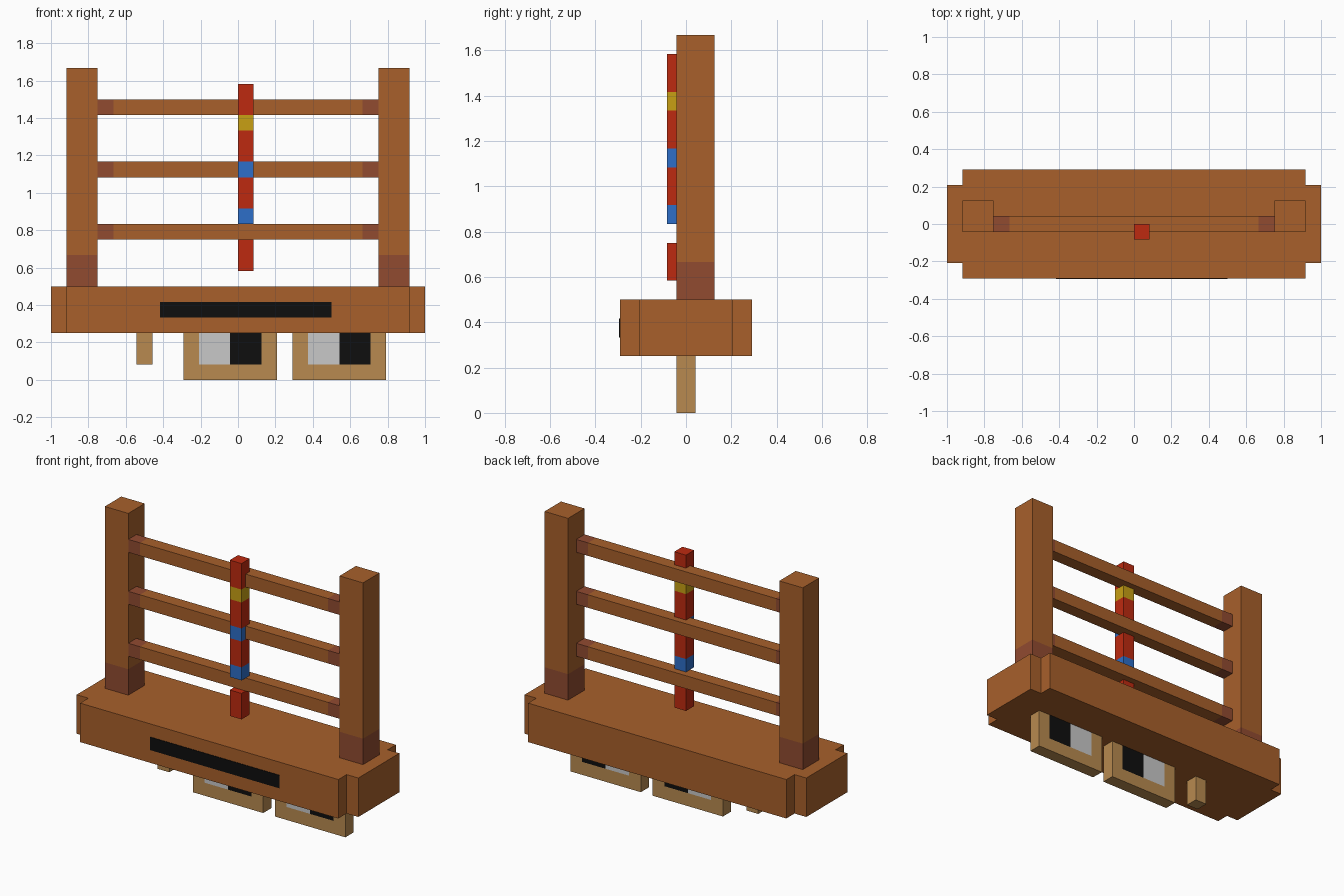
import bpy, bmesh

if "Cube" in bpy.data.objects:
    bpy.data.objects.remove(bpy.data.objects["Cube"])

U = 1 / 24  # block unit of the model


def mat(name, r, g, b):
    m = bpy.data.materials.new(name)
    m.diffuse_color = (r, g, b, 1)
    m.use_nodes = True
    m.node_tree.nodes["Principled BSDF"].inputs["Base Color"].default_value = m.diffuse_color
    return m


WOOD = mat("wood", 0.392, 0.117, 0.024)
DARK = mat("dark_wood", 0.283, 0.070, 0.030)
TAN = mat("tan", 0.479, 0.254, 0.080)
WHITE = mat("pale_grey", 0.578, 0.578, 0.578)
BLACK = mat("black", 0.0045, 0.0045, 0.0045)
RED = mat("red", 0.515, 0.023, 0.005)
BLUE = mat("blue", 0.026, 0.156, 0.578)
YELLOW = mat("yellow", 0.578, 0.352, 0.007)


def prism(name, outline, z0, z1, material):
    """Extrude an xy outline from z0 to z1 (block units)."""
    bm = bmesh.new()
    face = bm.faces.new([bm.verts.new((x * U, y * U, z0 * U)) for x, y in outline])
    ext = bmesh.ops.extrude_face_region(bm, geom=[face])
    top = [v for v in ext["geom"] if isinstance(v, bmesh.types.BMVert)]
    bmesh.ops.translate(bm, verts=top, vec=(0, 0, (z1 - z0) * U))
    bmesh.ops.recalc_face_normals(bm, faces=bm.faces)
    me = bpy.data.meshes.new(name)
    bm.to_mesh(me)
    bm.free()
    me.materials.append(material)
    ob = bpy.data.objects.new(name, me)
    bpy.context.collection.objects.link(ob)
    return ob


def box(name, x, y, z, material):
    outline = [(x[0], y[0]), (x[1], y[0]), (x[1], y[1]), (x[0], y[1])]
    return prism(name, outline, z[0], z[1], material)


# Base slab with notched corners
quarter = [(24, 5), (22, 5), (22, 7)]
outline = quarter + [(-x, y) for x, y in reversed(quarter)]
outline += [(-x, -y) for x, y in outline]
prism("base", outline, 6, 12, WOOD)

# Dark slot on the front of the base
box("front_slot", (-10, 12), (-7.08, -7), (8, 10), BLACK)

# Posts with dark feet
for side, x in (("left", (-22, -18)), ("right", (18, 22))):
    box(side + "_post_foot", x, (-1, 3), (12, 16), DARK)
    box(side + "_post", x, (-1, 3), (16, 40), WOOD)

# Three rails with dark ends
for i, z in enumerate((18, 26, 34)):
    box(f"rail_{i}", (-16, 16), (-1, 1), (z, z + 2), WOOD)
    box(f"rail_left_end_{i}", (-18, -16), (-1, 1), (z, z + 2), DARK)
    box(f"rail_right_end_{i}", (16, 18), (-1, 1), (z, z + 2), DARK)

# Banded upright pole, interrupted by the lowest rail
bands = [(14, 18, RED), (20, 22, BLUE), (22, 26, RED), (26, 28, BLUE),
         (28, 32, RED), (32, 34, YELLOW), (34, 38, RED)]
for i, (z0, z1, m) in enumerate(bands):
    box(f"pole_band_{i}", (0, 2), (-2, 0), (z0, z1), m)

# Two framed panels under the base
for i, x in enumerate((-7, 7)):
    y = (-1, 1)
    box(f"panel_bottom_{i}", (x, x + 12), y, (0, 2), TAN)
    box(f"panel_left_{i}", (x, x + 2), y, (2, 6), TAN)
    box(f"panel_right_{i}", (x + 10, x + 12), y, (2, 6), TAN)
    box(f"panel_pale_{i}", (x + 2, x + 6), y, (2, 6), WHITE)
    box(f"panel_black_{i}", (x + 6, x + 10), y, (2, 6), BLACK)

# Small peg
box("peg", (-13, -11), (-1, 1), (2, 6), TAN)
